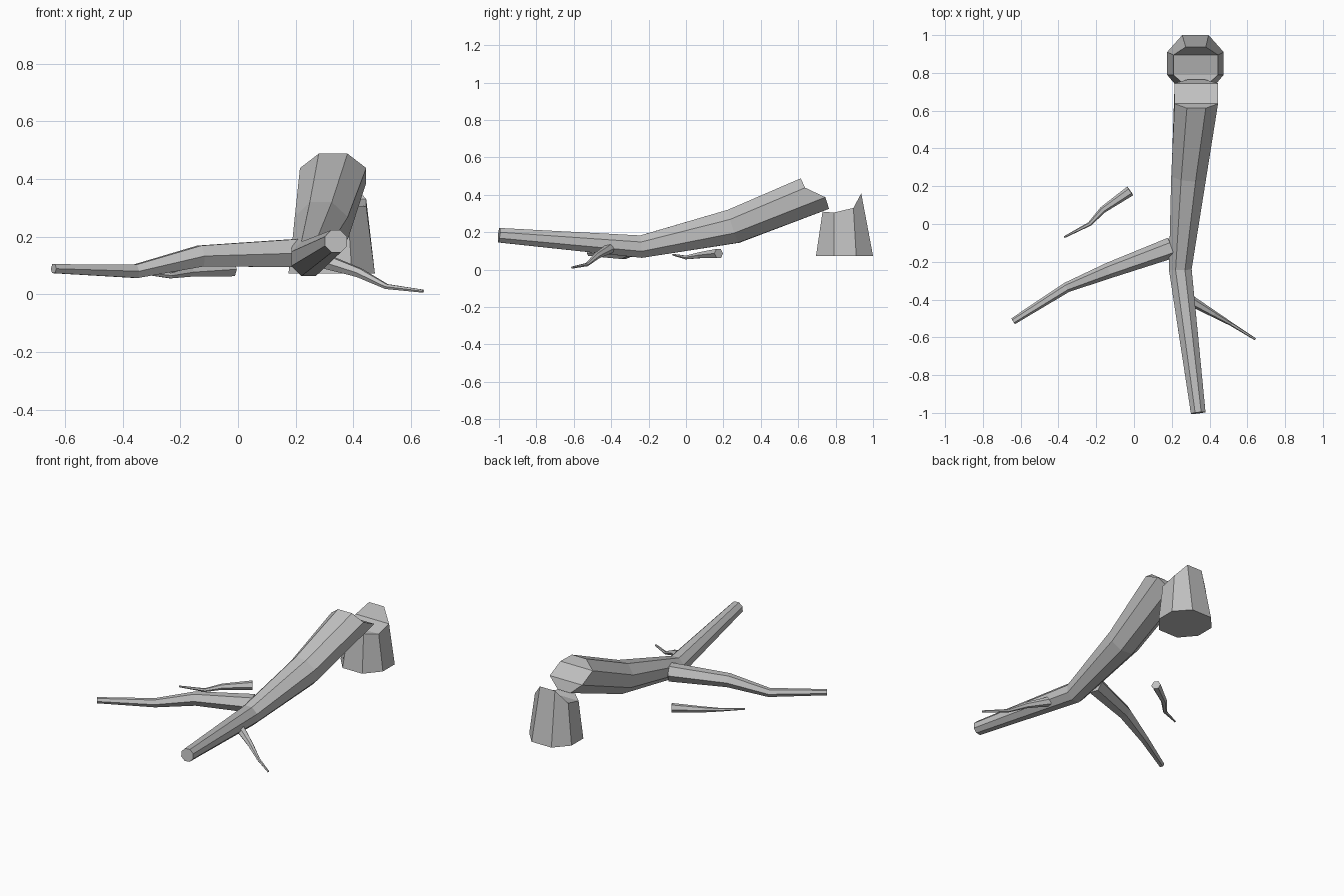
import bpy, bmesh, math
from mathutils import Vector

cube = bpy.data.objects.get("Cube")
if cube:
    bpy.data.objects.remove(cube, do_unlink=True)

GREY = (0.53, 0.53, 0.53, 1)
bark = bpy.data.materials.new("grey_bark")
bark.use_nodes = True
bark.diffuse_color = GREY
bark.node_tree.nodes["Principled BSDF"].inputs["Base Color"].default_value = GREY


def ring(centre, tangent, radius, sides):
    """Regular polygon square to the tangent, starting beside the top."""
    side = tangent.cross(Vector((0, 0, 1))).normalized()
    up = side.cross(tangent).normalized()
    angles = [(i + 0.5) * math.tau / sides for i in range(sides)]
    return [centre + radius * (math.sin(a) * side + math.cos(a) * up) for a in angles]


def mirrored_ring(cx, half):
    """Ring from one half given as (x offset, y, z), mirrored across cx."""
    right = [Vector((cx + x, y, z)) for x, y, z in half]
    left = [Vector((cx - x, y, z)) for x, y, z in reversed(half)]
    return right + left


def path_rings(path, sides):
    """Rings along a path of (x, y, z, radius), mitred at the bends."""
    pts = [Vector(p[:3]) for p in path]
    rings = []
    for i, p in enumerate(pts):
        before = (p - pts[i - 1]).normalized() if i else Vector()
        after = (pts[i + 1] - p).normalized() if i + 1 < len(pts) else Vector()
        rings.append(ring(p, (before + after).normalized(), path[i][3], sides))
    return rings


def loft(name, rings):
    """Skin the rings and close both ends with strips."""
    bm = bmesh.new()
    loops = [[bm.verts.new(p) for p in r] for r in rings]
    n = len(loops[0])
    for a, b in zip(loops, loops[1:]):
        for i in range(n):
            j = (i + 1) % n
            bm.faces.new((a[i], a[j], b[j], b[i]))
    for end in (loops[0], loops[-1]):
        for i in range(n // 2 - 1):
            bm.faces.new((end[i], end[i + 1], end[n - 2 - i], end[n - 1 - i]))
    bmesh.ops.recalc_face_normals(bm, faces=bm.faces)
    mesh = bpy.data.meshes.new(name)
    bm.to_mesh(mesh)
    bm.free()
    mesh.materials.append(bark)
    obj = bpy.data.objects.new(name, mesh)
    bpy.context.collection.objects.link(obj)
    return obj


# Fallen trunk, bent twice, with a slanted broken end
trunk = path_rings([(0.34, -1, 0.184, 0.042), (0.245, -0.24, 0.123, 0.065),
                    (0.29, 0.255, 0.232, 0.1), (0.33, 0.69, 0.41, 0.12)], 8)
trunk[-1] = mirrored_ring(0.33, [(0.05, 0.613, 0.488), (0.115, 0.637, 0.438),
                                 (0.115, 0.745, 0.387), (0.045, 0.765, 0.325)])
loft("fallen_trunk", trunk)

# Stump with a splintered top
stump_base = mirrored_ring(0.325, [(0.07, 1, 0.073), (0.15, 0.91, 0.073),
                                   (0.15, 0.79, 0.073), (0.07, 0.695, 0.073)])
stump_top = mirrored_ring(0.327, [(0.053, 0.937, 0.408), (0.118, 0.895, 0.33),
                                  (0.118, 0.79, 0.305), (0.053, 0.73, 0.31)])
loft("stump", [stump_base, stump_top])

# Branches on the trunk and a loose twig on the ground
limbs = {
    "long_branch": [(0.2, -0.125, 0.143, 0.056), (-0.13, -0.245, 0.133, 0.042),
                    (-0.355, -0.335, 0.08, 0.027), (-0.64, -0.515, 0.089, 0.018)],
    "short_branch": [(0.3, -0.405, 0.115, 0.028), (0.42, -0.475, 0.075, 0.018),
                     (0.515, -0.53, 0.027, 0.01), (0.642, -0.61, 0.011, 0.006)],
    "loose_twig": [(-0.02, 0.175, 0.087, 0.028), (-0.165, 0.075, 0.077, 0.018),
                   (-0.235, 0, 0.065, 0.011), (-0.37, -0.07, 0.08, 0.005)],
}
for name, path in limbs.items():
    loft(name, path_rings(path, 6))
